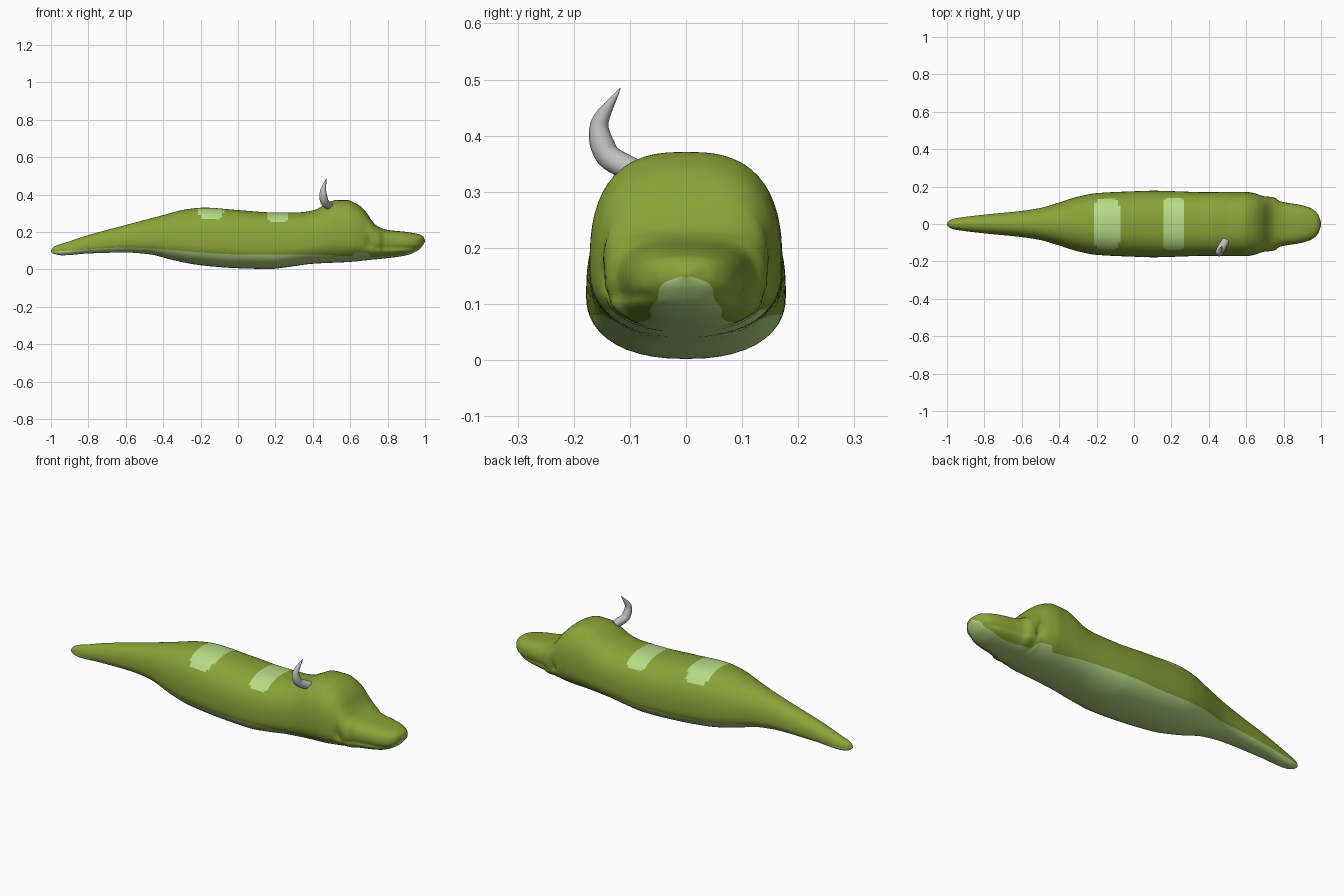
import bpy, bmesh, math
from mathutils import Vector

if "Cube" in bpy.data.objects:
    bpy.data.objects.remove(bpy.data.objects["Cube"])


def material(name, rgb):
    m = bpy.data.materials.new(name)
    m.diffuse_color = (*rgb, 1)
    m.use_nodes = True
    m.node_tree.nodes["Principled BSDF"].inputs["Base Color"].default_value = m.diffuse_color
    return m


GREEN = material("olive green", (0.25, 0.37, 0.04))
LIGHT = material("pale green", (0.48, 0.71, 0.24))
GREY = material("horn grey", (0.52, 0.52, 0.52))


def curve(pts):
    """Smooth, non-overshooting function through (x, value) points."""
    d = [(b[1] - a[1]) / (b[0] - a[0]) for a, b in zip(pts, pts[1:])]
    m = [d[0]] + [2 * p * q / (p + q) if p * q > 0 else 0 for p, q in zip(d, d[1:])] + [d[-1]]

    def f(x):
        i = max(k for k in range(len(d)) if k == 0 or pts[k][0] <= x)
        (x0, y0), (x1, y1) = pts[i], pts[i + 1]
        h = x1 - x0
        t = (x - x0) / h
        return ((1 + 2 * t) * (1 - t) ** 2 * y0 + t * (1 - t) ** 2 * h * m[i]
                + t * t * (3 - 2 * t) * y1 - t * t * (1 - t) * h * m[i + 1])
    return f


# side and top outlines along the body
top = curve([(-1, .1), (-.985, .12), (-.9, .15), (-.8, .183), (-.6, .237), (-.4, .29),
             (-.27, .322), (-.18, .33), (0, .317), (.2, .304), (.33, .305), (.4, .315),
             (.47, .348), (.52, .37), (.58, .371), (.64, .347), (.69, .3), (.71, .268),
             (.75, .228), (.8, .211), (.9, .2), (.97, .187), (.99, .175), (1, .158)])
bottom = curve([(-1, .094), (-.985, .083), (-.94, .075), (-.8, .085), (-.6, .09), (-.47, .08),
                (-.35, .05), (-.2, .022), (0, .006), (.17, .002), (.25, .01), (.4, .03),
                (.6, .04), (.7, .05), (.8, .06), (.9, .075), (.96, .1), (.99, .13), (1, .148)])
width = curve([(-1, .006), (-.985, .021), (-.95, .031), (-.8, .05), (-.6, .07), (-.5, .086),
               (-.4, .115), (-.3, .146), (-.2, .165), (0, .175), (.1, .178), (.4, .17),
               (.5, .172), (.6, .172), (.65, .163), (.69, .15), (.75, .142), (.78, .122),
               (.9, .1), (.95, .082), (.985, .05), (1, .008)])
# height where the belly colour ends, and squareness of the upper section
belly = curve([(-1, .096), (-.9, .1), (-.6, .117), (-.4, .107), (-.2, .09), (0, .08), (.4, .08),
               (.61, .07), (.625, .09), (.69, .09), (.71, .066), (.85, .075), (.95, .103), (1, .15)])
square = curve([(-1, 2), (-.4, 2.3), (0, 2.5), (.45, 2.6), (.6, 2.7), (.75, 3.3), (1, 2.6)])

LOW, HIGH, STATIONS = 9, 22, 220
HALF = LOW + HIGH


def half_section(x):
    t, b, w, n_up = top(x), bottom(x), width(x), square(x)
    n_lo = 2.3
    mid = b + (.37 if x < .7 else .45) * (t - b)
    f = min(max((mid - belly(x)) / (mid - b), .02), .98)
    edge = -math.asin(f ** (n_lo / 2))
    out = []
    for i in range(HALF + 1):
        if i <= LOW:
            a = -math.pi / 2 + (edge + math.pi / 2) * i / LOW
        else:
            a = edge + (math.pi / 2 - edge) * (i - LOW) / HIGH
        n = n_lo if a < 0 else n_up
        s, c = math.sin(a), max(math.cos(a), 0)
        y = w * c ** (2 / n) if c > 1e-6 else 0
        z = mid + ((t - mid) if s > 0 else (b - mid)) * abs(s) ** (2 / n)
        # mouth crease and small eye hollows
        if x > .7:
            y *= 1 - .07 * min(1, (x - .7) / .06) * math.exp(-((z - .115) / .01) ** 2)
        y *= 1 - .13 * math.exp(-((x - .7) / .016) ** 2 - ((z - .135) / .018) ** 2)
        out.append((y, z))
    return out


# body, head and snout as one loft
bm = bmesh.new()
rings = []
for k in range(STATIONS + 1):
    x = math.sin(math.pi * (k / STATIONS - .5))
    h = half_section(x)
    ring = h + [(-y, z) for y, z in h[-2:0:-1]]
    rings.append([bm.verts.new((x, y, z)) for y, z in ring])
N = len(rings[0])
for r0, r1 in zip(rings, rings[1:]):
    for i in range(N):
        j = (i + 1) % N
        f = bm.faces.new((r0[i], r1[i], r1[j], r0[j]))
        c = f.calc_center_median()
        # pale belly and two pale bands over the back
        if i < LOW or i >= N - LOW:
            f.material_index = 1
        for cx, hx, hy in ((-.143, .066, .136), (.212, .057, .142)):
            if c.z > .2 and (abs(c.x - cx) / hx) ** 6 + (abs(c.y) / hy) ** 6 < 1:
                f.material_index = 1
bm.faces.new(rings[0])
bm.faces.new(rings[-1][::-1])
bmesh.ops.recalc_face_normals(bm, faces=bm.faces)
for f in bm.faces:
    f.smooth = True
me = bpy.data.meshes.new("body")
bm.to_mesh(me)
bm.free()
me.materials.append(GREEN)
me.materials.append(LIGHT)
bpy.context.collection.objects.link(bpy.data.objects.new("body", me))

# single curved horn on one side of the head
path = [curve([(0, a), (.33, b), (.66, c), (1, d)]) for a, b, c, d in
        ((.49, .46, .455, .472), (-.09, -.142, -.155, -.117), (.335, .368, .415, .485))]
radius = curve([(0, .022), (.4, .022), (.7, .016), (1, .0008)])
bm = bmesh.new()
prev = None
for k in range(21):
    t = k / 20
    p = Vector([f(t) for f in path])
    a, b = max(t - .04, 0), min(t + .04, 1)
    d = Vector([f(b) - f(a) for f in path]).normalized()
    u = d.cross(Vector((1, 0, 0))).normalized()
    v = d.cross(u)
    ring = [bm.verts.new(p + radius(t) * (u * math.cos(q * math.pi / 8) + v * math.sin(q * math.pi / 8)))
            for q in range(16)]
    if prev:
        for i in range(16):
            bm.faces.new((prev[i], prev[i - 15], ring[i - 15], ring[i])).smooth = True
    else:
        bm.faces.new(ring)
    prev = ring
bm.faces.new(prev)
bmesh.ops.recalc_face_normals(bm, faces=bm.faces)
me = bpy.data.meshes.new("horn")
bm.to_mesh(me)
bm.free()
me.materials.append(GREY)
bpy.context.collection.objects.link(bpy.data.objects.new("horn", me))
